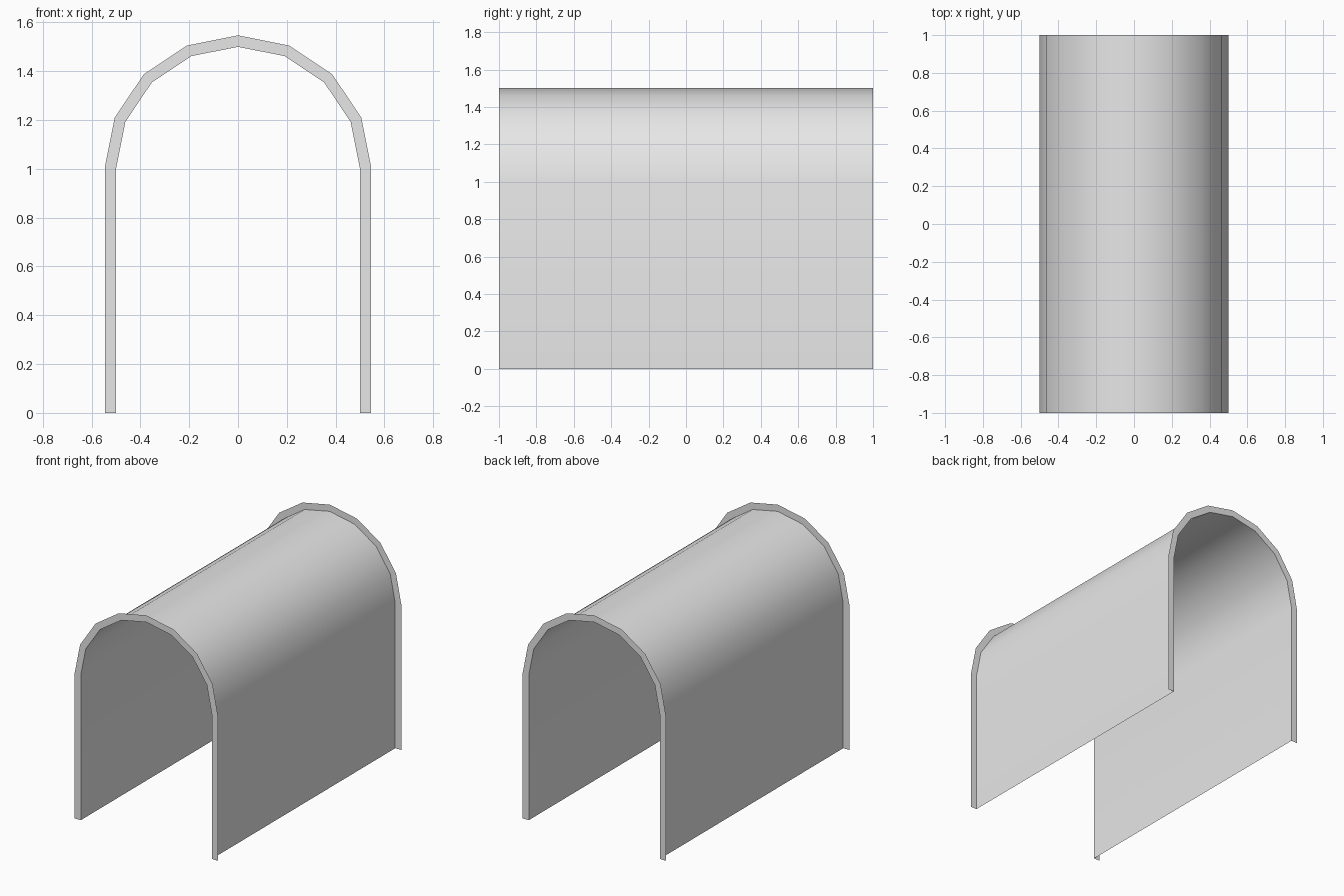
import bpy
import bmesh
import math

INNER = 0.5      # arch radius
RIM = 0.046      # rim width
SPRING = 1.0     # height where the arch begins
HALF = 1.0       # half length
SEGMENTS = 8

cube = bpy.data.objects.get("Cube")
if cube:
    bpy.data.objects.remove(cube, do_unlink=True)

grey = bpy.data.materials.new("light grey")
grey.use_nodes = True
colour = (0.8, 0.8, 0.8, 1.0)
grey.diffuse_color = colour
grey.node_tree.nodes["Principled BSDF"].inputs["Base Color"].default_value = colour


def arch_profile(offset):
    """Wall, faceted arch and wall, with mitred corners when offset."""
    step = math.pi / SEGMENTS
    radius = INNER + offset / math.cos(step / 2)
    arc = [(radius * math.cos(i * step), SPRING + radius * math.sin(i * step))
           for i in range(1, SEGMENTS)]
    x = INNER + offset
    z = SPRING + offset * math.tan(step / 4)
    return [(x, 0), (x, z)] + arc + [(-x, z), (-x, 0)]


def strip(name, first, second):
    """Join two matching rows of points with quads."""
    bm = bmesh.new()
    a = [bm.verts.new(p) for p in first]
    b = [bm.verts.new(p) for p in second]
    for i in range(len(a) - 1):
        bm.faces.new((a[i], a[i + 1], b[i + 1], b[i]))
    mesh = bpy.data.meshes.new(name)
    bm.to_mesh(mesh)
    bm.free()
    mesh.materials.append(grey)
    obj = bpy.data.objects.new(name, mesh)
    bpy.context.collection.objects.link(obj)
    return obj


def row(profile, y):
    return [(x, y, z) for x, z in profile]


inner = arch_profile(0)
outer = arch_profile(RIM)

# Thin vaulted shell, smooth across its facets
shell = strip("vault_shell", row(inner, HALF), row(inner, -HALF))
bpy.ops.object.select_all(action="DESELECT")
shell.select_set(True)
bpy.context.view_layer.objects.active = shell
bpy.ops.object.shade_smooth_by_angle(angle=math.radians(30))

# Flat rims around both open ends
strip("front_rim", row(inner, -HALF), row(outer, -HALF))
strip("back_rim", row(outer, HALF), row(inner, HALF))
